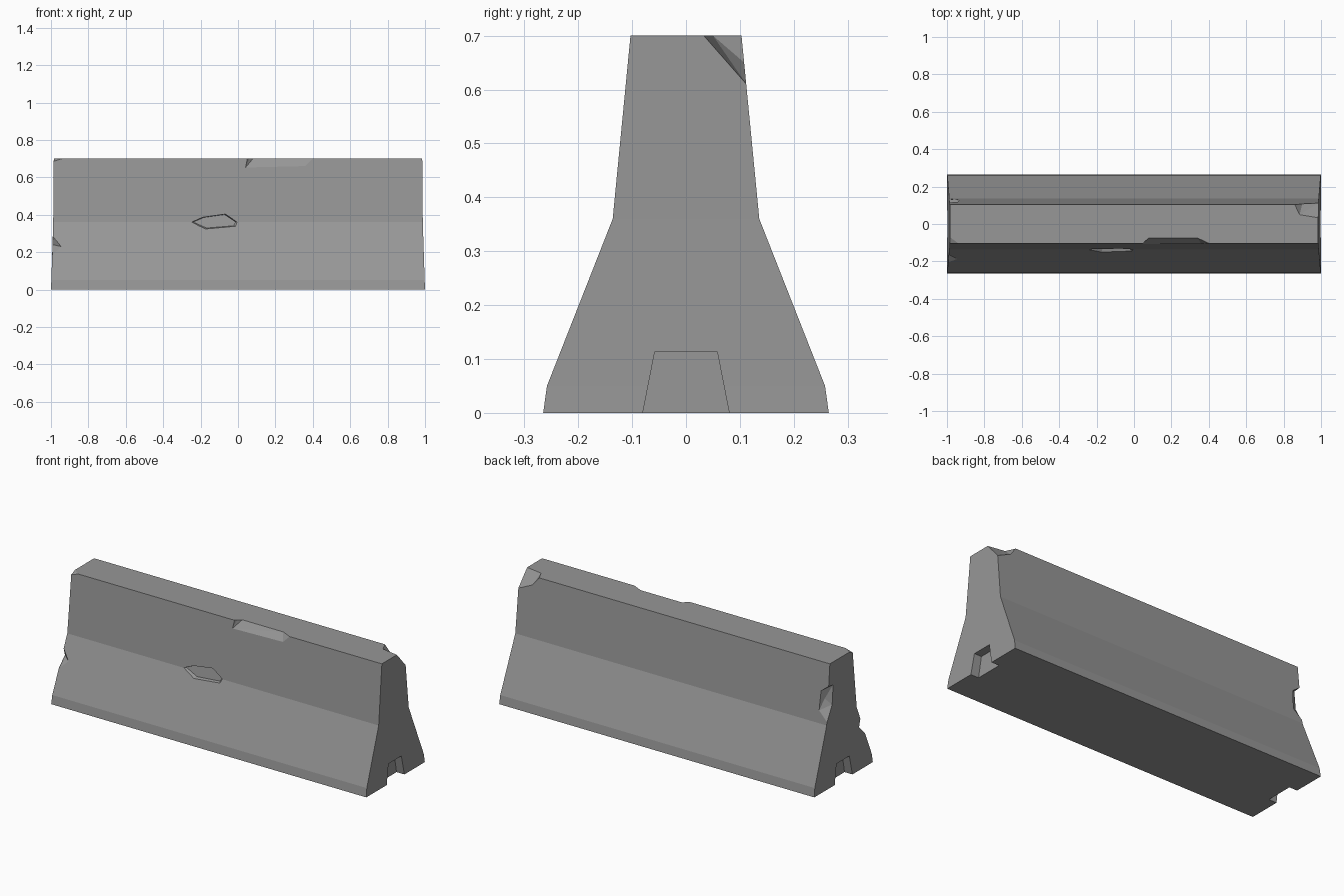
import bpy
import bmesh

cube = bpy.data.objects.get("Cube")
if cube:
    bpy.data.objects.remove(cube, do_unlink=True)

concrete = bpy.data.materials.new("concrete_grey")
concrete.use_nodes = True
colour = (0.31, 0.31, 0.31, 1)
concrete.diffuse_color = colour
bsdf = concrete.node_tree.nodes["Principled BSDF"]
bsdf.inputs["Base Color"].default_value = colour
bsdf.inputs["Roughness"].default_value = 0.9


def to_object(name, bm):
    bmesh.ops.recalc_face_normals(bm, faces=bm.faces)
    mesh = bpy.data.meshes.new(name)
    bm.to_mesh(mesh)
    bm.free()
    mesh.materials.append(concrete)
    obj = bpy.data.objects.new(name, mesh)
    bpy.context.collection.objects.link(obj)
    return obj


def hull(name, points):
    """Convex cutter around a handful of points."""
    bm = bmesh.new()
    for p in points:
        bm.verts.new(p)
    bmesh.ops.convex_hull(bm, input=bm.verts)
    loose = [v for v in bm.verts if not v.link_faces]
    bmesh.ops.delete(bm, geom=loose, context="VERTS")
    obj = to_object(name, bm)
    obj.hide_render = True
    return obj


# Barrier body: stacked rectangles (half length, half width, height)
levels = [(1, .265, 0), (.998, .258, .05), (.988, .136, .36), (.985, .103, .70)]
bm = bmesh.new()
rings = [[bm.verts.new((sx * hx, sy * hy, z))
          for sx, sy in ((-1, -1), (1, -1), (1, 1), (-1, 1))]
         for hx, hy, z in levels]
for low, high in zip(rings, rings[1:]):
    for i in range(4):
        j = (i + 1) % 4
        bm.faces.new((low[i], low[j], high[j], high[i]))
bm.faces.new(rings[0])
bm.faces.new(rings[-1])
barrier = to_object("concrete_barrier", bm)

cutters = []

# Tapered slots at the foot of both ends
for side, label in ((1, "left"), (-1, "right")):
    cutters.append(hull(label + "_end_slot", [
        (side * x, sy * hy, z) for x in (.95, 1.1) for sy in (-1, 1)
        for hy, z in ((.09, -.05), (.058, .113))]))

# Long chip on the front top edge
cutters.append(hull("top_edge_chip", [
    (.05, -.103, .70), (.08, -.075, .70), (.34, -.075, .70), (.40, -.103, .70),
    (.04, -.108, .652), (.36, -.107, .66), (.04, -.14, .652), (.40, -.14, .66),
    (.05, -.14, .75), (.08, -.075, .75), (.34, -.075, .75), (.40, -.14, .75)]))

# Shallow dent across the front bend
outline = [(-.27, .36), (-.2, .39), (-.06, .41), (.015, .36), (.0, .335), (-.18, .32)]
cx, cz = -.12, .365
dent = [(x, -.165, z) for x, z in outline]
dent += [(cx + (x - cx) * .8, -.118 - (.41 - z) * .14, cz + (z - cz) * .8)
         for x, z in outline]
cutters.append(hull("front_dent", dent))

# Broken top corner at the back
cutters.append(hull("back_top_corner_chip", [
    (.985, .033, .70), (.885, .05, .70), (.86, .103, .70), (.9, .108, .65),
    (.986, .112, .61), (.9, .08, .685), (1.05, .04, .72), (1.05, .16, .62),
    (1.05, .16, .78), (.86, .14, .75)]))

# Chip halfway up the back end edge
cutters.append(hull("back_side_chip", [
    (-.988, .133, .375), (-.987, .116, .575), (-.935, .129, .43),
    (-.94, .119, .54), (-.987, .085, .46), (-.986, .075, .57),
    (-.95, .10, .49), (-1.06, .2, .48)]))

# Small chips on the front end edge
cutters.append(hull("front_top_corner_chip", [
    (-.94, -.103, .70), (-.985, -.07, .70), (-.985, -.104, .685), (-1.02, -.14, .73)]))
cutters.append(hull("front_side_chip", [
    (-.99, -.165, .285), (-.945, -.187, .23), (-.993, -.205, .185),
    (-.991, -.15, .24), (-1.03, -.23, .25)]))

for cutter in cutters:
    mod = barrier.modifiers.new(cutter.name, "BOOLEAN")
    mod.operation = "DIFFERENCE"
    mod.solver = "EXACT"
    mod.object = cutter

# Bake the cuts and drop the cutters
bpy.context.view_layer.update()
graph = bpy.context.evaluated_depsgraph_get()
result = bpy.data.meshes.new_from_object(barrier.evaluated_get(graph))
barrier.modifiers.clear()
barrier.data = result
for cutter in cutters:
    bpy.data.objects.remove(cutter, do_unlink=True)
result.materials.clear()
result.materials.append(concrete)
for face in result.polygons:
    face.use_smooth = False
    face.material_index = 0
